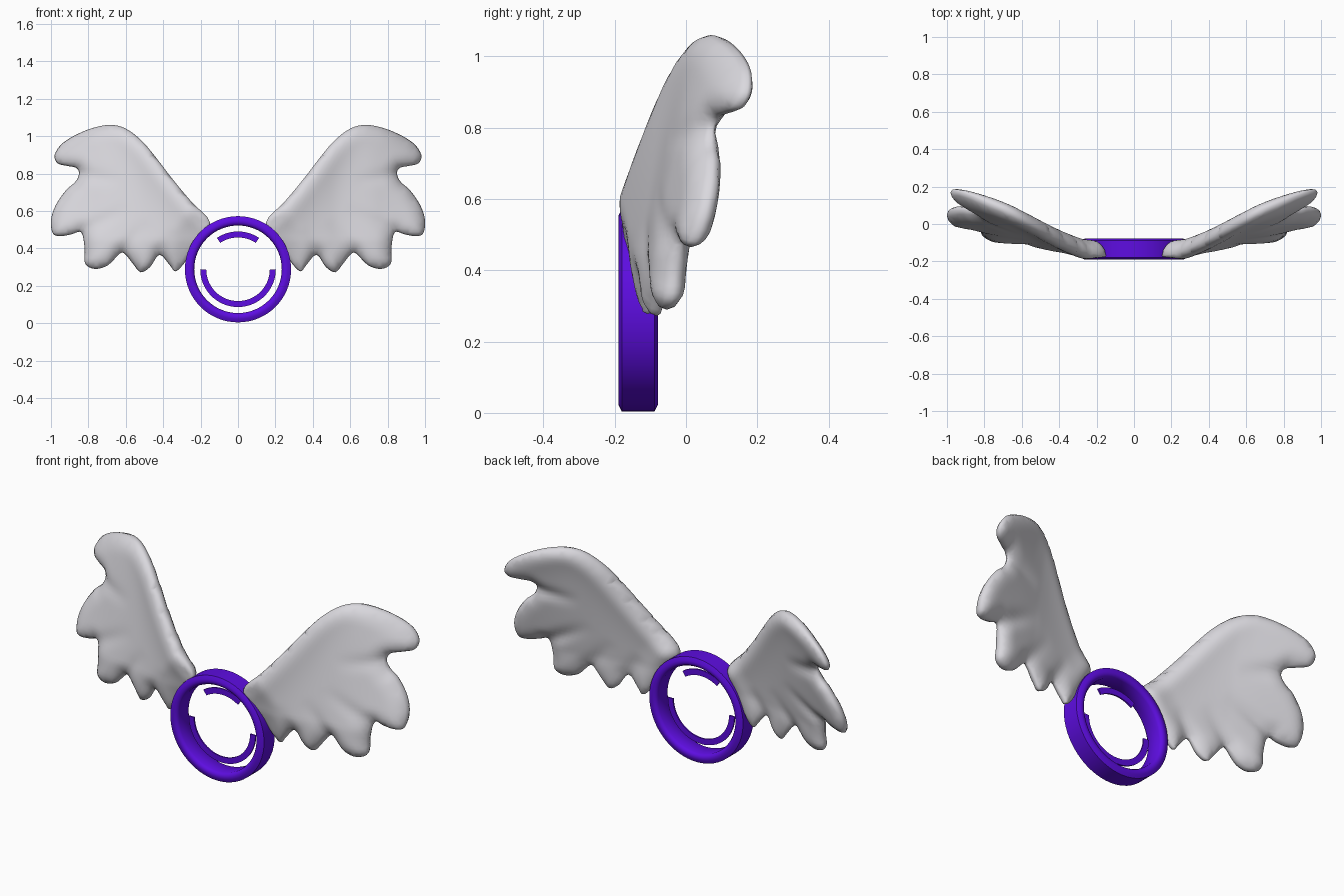
import bpy, bmesh, math
from mathutils import Vector
from mathutils.geometry import delaunay_2d_cdt, intersect_point_line

if "Cube" in bpy.data.objects:
    bpy.data.objects.remove(bpy.data.objects["Cube"])


def material(name, rgb):
    m = bpy.data.materials.new(name)
    m.diffuse_color = (*rgb, 1)
    m.use_nodes = True
    m.node_tree.nodes["Principled BSDF"].inputs["Base Color"].default_value = m.diffuse_color
    return m


purple = material("vivid_purple", (0.11, 0.004, 0.75))
pale = material("pale_grey", (0.70, 0.69, 0.73))


def add_object(name, bm, mat, angle=40):
    bmesh.ops.recalc_face_normals(bm, faces=bm.faces)
    me = bpy.data.meshes.new(name)
    bm.to_mesh(me)
    bm.free()
    me.materials.append(mat)
    ob = bpy.data.objects.new(name, me)
    bpy.context.collection.objects.link(ob)
    bpy.context.view_layer.objects.active = ob
    ob.select_set(True)
    bpy.ops.object.shade_smooth_by_angle(angle=math.radians(angle))
    ob.select_set(False)
    return ob


CZ, CY = 0.288, -0.134    # ring centre


def sweep(name, profile, start, end, steps, mat, angle=40):
    """Sweep a closed (radius, y) profile around the ring axis."""
    bm = bmesh.new()
    full = abs(end - start) >= 360
    rows = []
    for i in range(steps if full else steps + 1):
        a = math.radians(start + (end - start) * i / steps)
        rows.append([bm.verts.new((r * math.cos(a), CY + y, CZ + r * math.sin(a)))
                     for r, y in profile])
    n = len(profile)
    for i in range(steps):
        p, q = rows[i], rows[(i + 1) % len(rows)]
        for j in range(n):
            k = (j + 1) % n
            bm.faces.new((p[j], p[k], q[k], q[j]))
    if not full:
        bm.faces.new(rows[0])
        bm.faces.new(rows[-1])
    return add_object(name, bm, mat, angle)


# Ring band with rounded edges
band = [(0.234, -0.040), (0.242, -0.052), (0.254, -0.056), (0.266, -0.055),
        (0.284, -0.046)]
sweep("ring", band + [(r, -y) for r, y in reversed(band)], 0, 360, 64, purple, 60)

# Thin arcs floating inside the ring
for name, a, b in (("lower_arc", 180, 360), ("upper_arc", 56, 124)):
    sweep(name, [(0.170, -0.004), (0.202, -0.004), (0.202, 0.004), (0.170, 0.004)],
          a, b, 32, purple)

# Wing outline in the front view (x, z); the first eleven points are the leading edge
outline = [(0.15, 0.54), (0.25, 0.65), (0.35, 0.77), (0.45, 0.90), (0.52, 0.98),
           (0.60, 1.04), (0.68, 1.06), (0.77, 1.045), (0.86, 1.01), (0.94, 0.96),
           (0.98, 0.90), (0.965, 0.855), (0.91, 0.84), (0.865, 0.83), (0.85, 0.80),
           (0.87, 0.755), (0.92, 0.71), (0.975, 0.63), (1.0, 0.55), (0.99, 0.48),
           (0.95, 0.465), (0.89, 0.475), (0.838, 0.485), (0.82, 0.40), (0.818, 0.32),
           (0.765, 0.29), (0.695, 0.31), (0.63, 0.373), (0.60, 0.365), (0.56, 0.315),
           (0.52, 0.272), (0.47, 0.30), (0.42, 0.365), (0.365, 0.31), (0.337, 0.277),
           (0.30, 0.305), (0.26, 0.36), (0.20, 0.44)]
# Grooves running from the notches between feathers toward the root
grooves = [((0.85, 0.80), (0.62, 0.76)), ((0.835, 0.49), (0.58, 0.62)),
           ((0.62, 0.38), (0.48, 0.55)), ((0.42, 0.37), (0.34, 0.50))]


def smooth_loop(pts, sub):
    out, n = [], len(pts)
    for i in range(n):
        a, b, c, d = (Vector(pts[(i + k) % n]) for k in (-1, 0, 1, 2))
        for s in range(sub):
            t = s / sub
            out.append(0.5 * (2 * b + (c - a) * t + (2 * a - 5 * b + 4 * c - d) * t * t
                              + (3 * b - a - 3 * c + d) * t ** 3))
    return out


def seg_dist(p, a, b):
    q, t = intersect_point_line(p, a, b)
    t = min(1, max(0, t))
    return (p - Vector(a).lerp(Vector(b), t)).length, t


loop = smooth_loop(outline, 4)
n = len(loop)


def edge_dist(p, count=n):
    return min(seg_dist(p, loop[i], loop[(i + 1) % n])[0] for i in range(count))


# Interior sample points: one ring just inside the edge, then a staggered grid
step = 0.022
points = list(loop)
for i in range(n):
    t = (loop[(i + 1) % n] - loop[i - 1]).normalized()
    p = loop[i] + Vector((t.y, -t.x)) * 0.007
    if edge_dist(p) > 0.006:
        points.append(p)
for j in range(44):
    for i in range(42):
        p = Vector((0.13 + (i + 0.5 * (j % 2)) * step, 0.25 + j * step * 0.9))
        if edge_dist(p) > 0.017:
            points.append(p)
verts2d, _, tris, _, _, _ = delaunay_2d_cdt(
    points, [(i, (i + 1) % n) for i in range(n)], [], 1, 1e-5)


def ramp(v, lo, hi):
    t = min(1, max(0, (v - lo) / (hi - lo)))
    return t * t * (3 - 2 * t)


# Puffed wing: domed front, thick leading arm, thinner back between the feathers
bm = bmesh.new()
front, back = [], []
for p in verts2d:
    x, z = p
    lead = math.exp(-(edge_dist(p, 40) / 0.11) ** 2)
    outer = ramp(x, 0.5, 0.75) * (1 - lead)
    root = 1 - ramp((p - Vector((0, CZ))).length, 0.28, 0.42)
    mid = -0.207 + 0.2 * x + 0.3 * x * (z - 0.28) + 0.015 * root
    mid += 0.14 * max(0, 0.44 - z) - 0.018 * lead * (1 - ramp(x, 0.75, 0.95))
    mid -= 0.022 * outer
    d = edge_dist(p)
    if d < 1e-4:
        v = bm.verts.new((x, mid, z))
        front.append(v)
        back.append(v)
        continue
    puff = math.sqrt(1 - (1 - min(d / 0.085, 1)) ** 2)
    groove = 0
    for a, b in grooves:
        g, t = seg_dist(p, a, b)
        groove = max(groove, (1 - t) * math.exp(-(g / 0.035) ** 2))
    tip = ramp(x, 0.75, 0.95) * lead
    thick_front = (0.048 - 0.02 * root) * (1 - 0.25 * groove)
    thick_back = (0.022 + 0.035 * lead + 0.025 * outer - 0.022 * tip
                  + 0.025 * max(0, 1 - x / 0.6)) * (1 - 0.5 * groove)
    front.append(bm.verts.new((x, max(-0.188 + 0.012 * root, mid - thick_front * puff), z)))
    back.append(bm.verts.new((x, mid + thick_back * puff, z)))
for t in tris:
    bm.faces.new([front[i] for i in t])
    if any(front[i] is not back[i] for i in t):
        bm.faces.new([back[i] for i in reversed(t)])
wings = add_object("wings", bm, pale, 180)
mirror = wings.modifiers.new("mirror", 'MIRROR')
mirror.use_axis[0] = True
